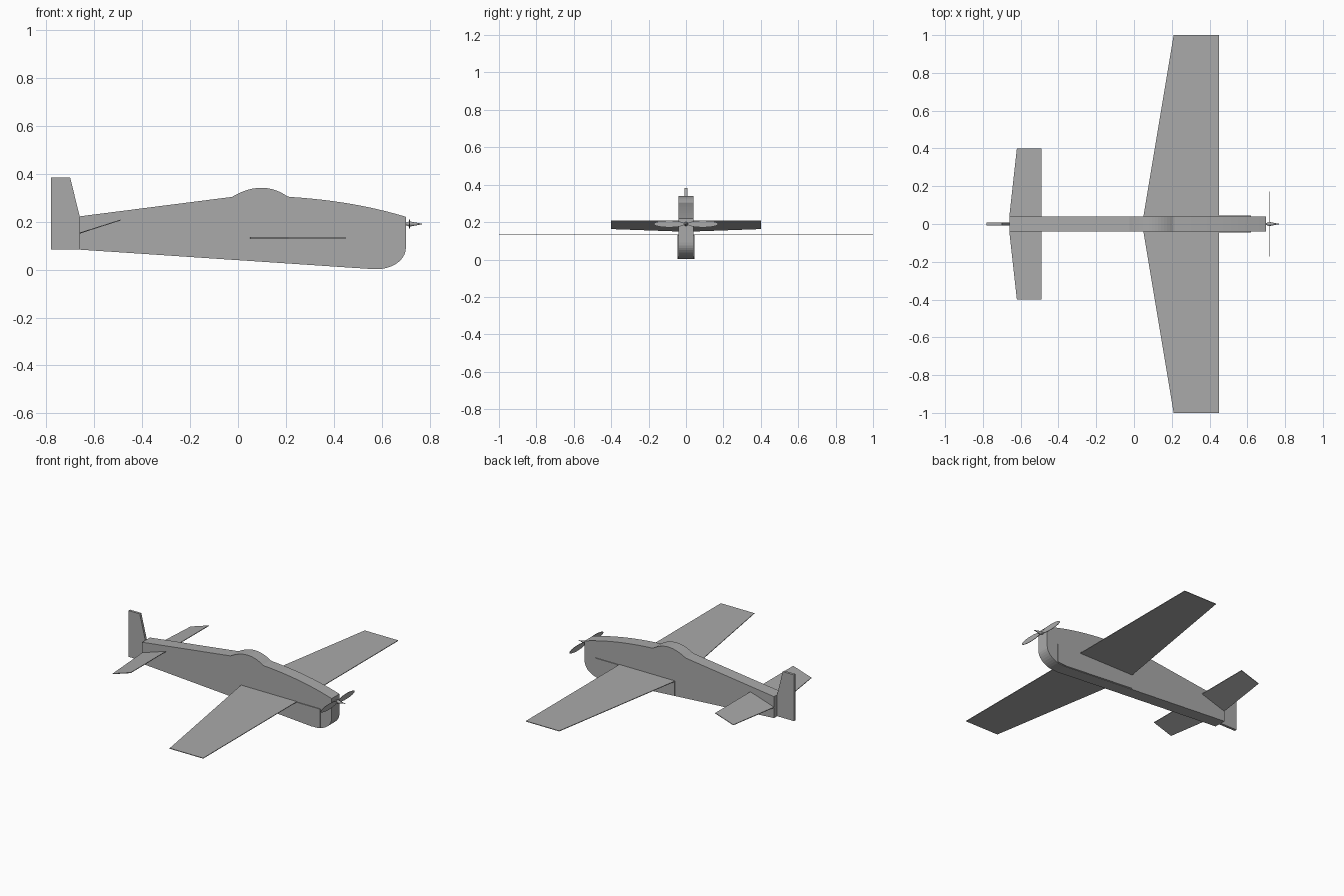
import bpy, bmesh, math
from mathutils import Vector

cube = bpy.data.objects.get("Cube")
if cube:
    bpy.data.objects.remove(cube, do_unlink=True)

grey = bpy.data.materials.new("plain grey")
grey.use_nodes = True
colour = (0.4, 0.4, 0.4, 1)
grey.diffuse_color = colour
grey.node_tree.nodes["Principled BSDF"].inputs["Base Color"].default_value = colour


def slab(name, outline, offset):
    """Extrude a flat outline by offset, centred on the outline."""
    step = Vector(offset)
    bm = bmesh.new()
    face = bm.faces.new([bm.verts.new(Vector(p) - step / 2) for p in outline])
    grown = bmesh.ops.extrude_face_region(bm, geom=[face], use_keep_orig=True)
    new_verts = [g for g in grown["geom"] if isinstance(g, bmesh.types.BMVert)]
    bmesh.ops.translate(bm, vec=step, verts=new_verts)
    bmesh.ops.recalc_face_normals(bm, faces=bm.faces)
    mesh = bpy.data.meshes.new(name)
    bm.to_mesh(mesh)
    bm.free()
    mesh.materials.append(grey)
    obj = bpy.data.objects.new(name, mesh)
    bpy.context.collection.objects.link(obj)
    return obj


def curve(a, mid, b, steps):
    """Points on a quadratic curve from a to b that passes through mid."""
    a, mid, b = Vector(a), Vector(mid), Vector(b)
    ctrl = 2 * mid - (a + b) / 2
    ts = [i / steps for i in range(steps + 1)]
    return [(1 - t) ** 2 * a + 2 * t * (1 - t) * ctrl + t * t * b for t in ts]


def side(points, y=0):
    return [(p[0], y, p[1]) for p in points]


# Fuselage: side profile with nose curve, cowl top and canopy hump
chin = [(0.58 + 0.12 * math.sin(t), 0.09 - 0.088 * math.cos(t))
        for t in [i * math.pi / 20 for i in range(11)]]
cowl = curve((0.7, 0.22), (0.47, 0.274), (0.215, 0.303), 12)
canopy = curve((0.205, 0.306), (0.095, 0.341), (-0.025, 0.303), 14)
profile = [(-0.66, 0.083), (0.56, 0.002)] + chin + cowl + canopy + [(-0.66, 0.222)]
slab("fuselage", side(profile), (0, 0.08, 0))

# Lower cowl cheeks: side plates ahead of and below the wing
cheek = [(0.05, 0.04), (0.56, 0.004), (0.62, 0.01), (0.62, 0.132), (0.05, 0.132)]
for name, s in (("left_cheek", 1), ("right_cheek", -1)):
    slab(name, side(cheek, s * 0.0415), (0, 0.007, 0))

# Tail fin
fin = [(-0.78, 0.083), (-0.66, 0.083), (-0.66, 0.222), (-0.70, 0.383), (-0.78, 0.383)]
slab("tail_fin", side(fin), (0, 0.016, 0))


def tapered_plate(name, rear, rear_tip, front, root, tip, height):
    """Symmetric plate with a straight front edge and a swept rear edge."""
    half = [(front, tip), (rear_tip, tip), (rear, root)]
    plan = half + [(x, -y) for x, y in reversed(half)]
    return slab(name, [(x, y, height(x)) for x, y in plan], (0, 0, 0.004))


# Flat main wing and tilted tailplane
tapered_plate("main_wing", 0.05, 0.21, 0.45, 0.04, 1.0, lambda x: 0.132)
tapered_plate("tailplane", -0.66, -0.62, -0.49, 0.04, 0.4,
              lambda x: 0.152 + (x + 0.66) * 0.32)

# Propeller: two leaf-shaped blades and a pointed hub
hub = Vector((0.715, 0, 0.19))
for name, s in (("left_blade", 1), ("right_blade", -1)):
    leaf = []
    for i in range(20):
        a = i * math.tau / 20
        leaf.append(hub + Vector((0, s * (0.09 + 0.083 * math.cos(a)),
                                  0.018 * math.sin(a))))
    slab(name, leaf, (0.003, 0, 0))

for name, x, length, r1, r2 in (("propeller_shaft", 0.707, 0.018, 0.004, 0.011),
                                ("spinner", 0.743, 0.056, 0.011, 0.0005)):
    bpy.ops.mesh.primitive_cone_add(vertices=16, radius1=r1, radius2=r2, depth=length,
                                    location=(x, 0, hub.z),
                                    rotation=(0, math.pi / 2, 0))
    cone = bpy.context.object
    cone.name = name
    cone.data.materials.append(grey)
    bpy.ops.object.shade_smooth_by_angle()
